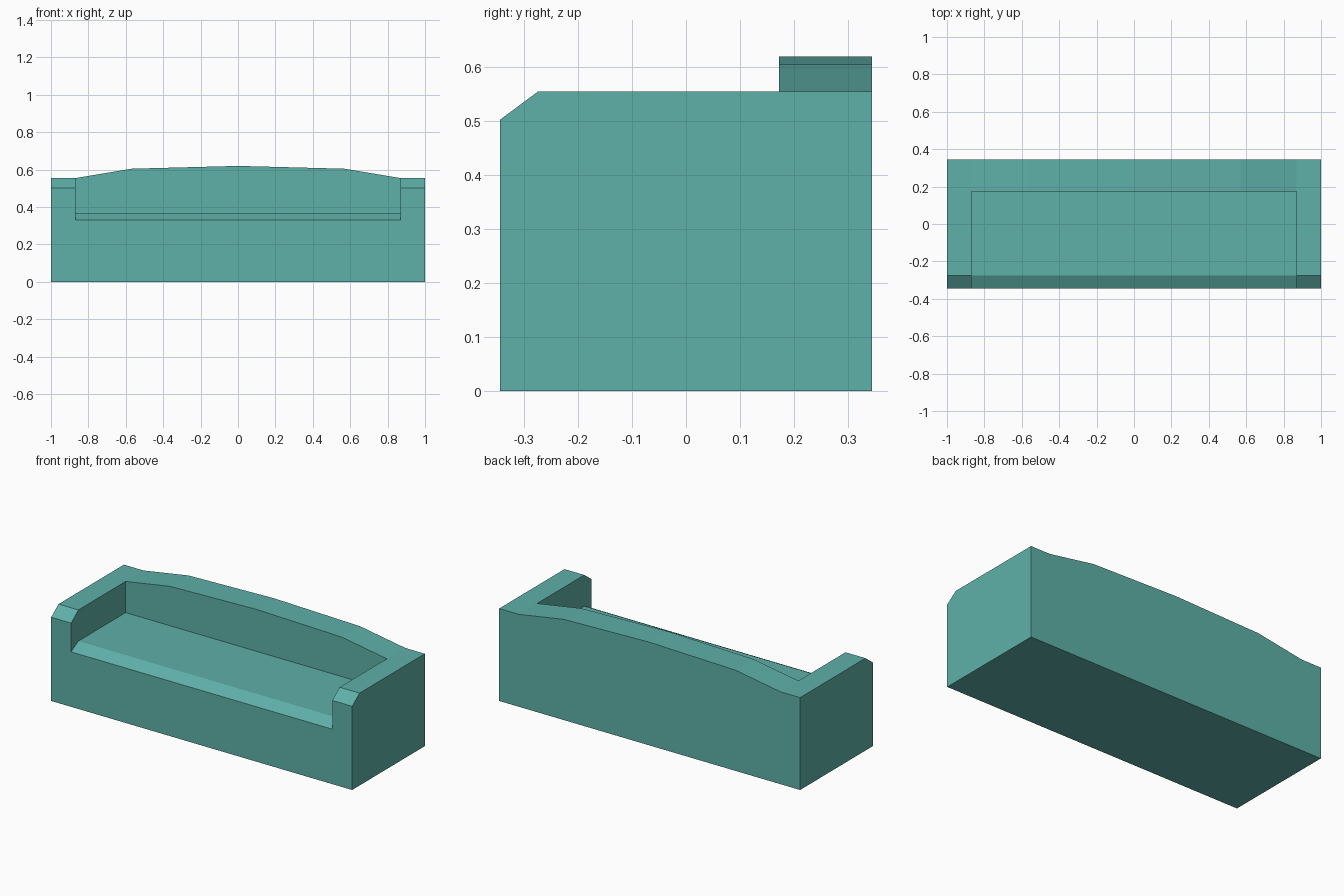
import bpy, bmesh
from mathutils import Vector

if "Cube" in bpy.data.objects:
    bpy.data.objects.remove(bpy.data.objects["Cube"])

teal = bpy.data.materials.new("teal fabric")
teal.diffuse_color = (0.113, 0.434, 0.393, 1)
teal.use_nodes = True
teal.node_tree.nodes["Principled BSDF"].inputs["Base Color"].default_value = teal.diffuse_color


def prism(name, outline, start, sweep):
    """Extrude a closed outline of 3D points along a vector."""
    bm = bmesh.new()
    face = bm.faces.new([bm.verts.new(Vector(p) + Vector(start)) for p in outline])
    ext = bmesh.ops.extrude_face_region(bm, geom=[face])
    verts = [g for g in ext["geom"] if isinstance(g, bmesh.types.BMVert)]
    bmesh.ops.translate(bm, verts=verts, vec=sweep)
    bmesh.ops.recalc_face_normals(bm, faces=bm.faces)
    mesh = bpy.data.meshes.new(name)
    bm.to_mesh(mesh)
    bm.free()
    mesh.materials.append(teal)
    obj = bpy.data.objects.new(name, mesh)
    bpy.context.collection.objects.link(obj)
    return obj


def cut(target, cutter):
    cutter.hide_render = True
    cutter.hide_set(True)
    mod = target.modifiers.new(cutter.name, 'BOOLEAN')
    mod.operation = 'DIFFERENCE'
    mod.solver = 'EXACT'
    mod.object = cutter


# Sofa body: front outline with the arched backrest, swept front to back
half = [(1, 0), (1, 0.555), (0.87, 0.555), (0.57, 0.605)]
outline = half + [(0, 0.62)] + [(-x, z) for x, z in reversed(half)]
sofa = prism("sofa_body", [(x, 0, z) for x, z in outline], (0, -0.345, 0), (0, 0.69, 0))

# Seat recess between the arms, with a sloped front edge
slope = (0.368 - 0.33) / 0.07
recess = [(-0.445, 0.33 - slope * 0.1), (-0.275, 0.368), (0.173, 0.368),
          (0.173, 0.8), (-0.445, 0.8)]
cut(sofa, prism("seat_recess_cutter", [(0, y, z) for y, z in recess],
                (-0.868, 0, 0), (1.736, 0, 0)))

# Sloped front of the arm tops
slope = (0.555 - 0.503) / 0.07
wedge = [(-0.445, 0.503 - slope * 0.1), (-0.205, 0.555 + slope * 0.07), (-0.445, 0.8)]
cut(sofa, prism("arm_front_cutter", [(0, y, z) for y, z in wedge],
                (-1.1, 0, 0), (2.2, 0, 0)))
